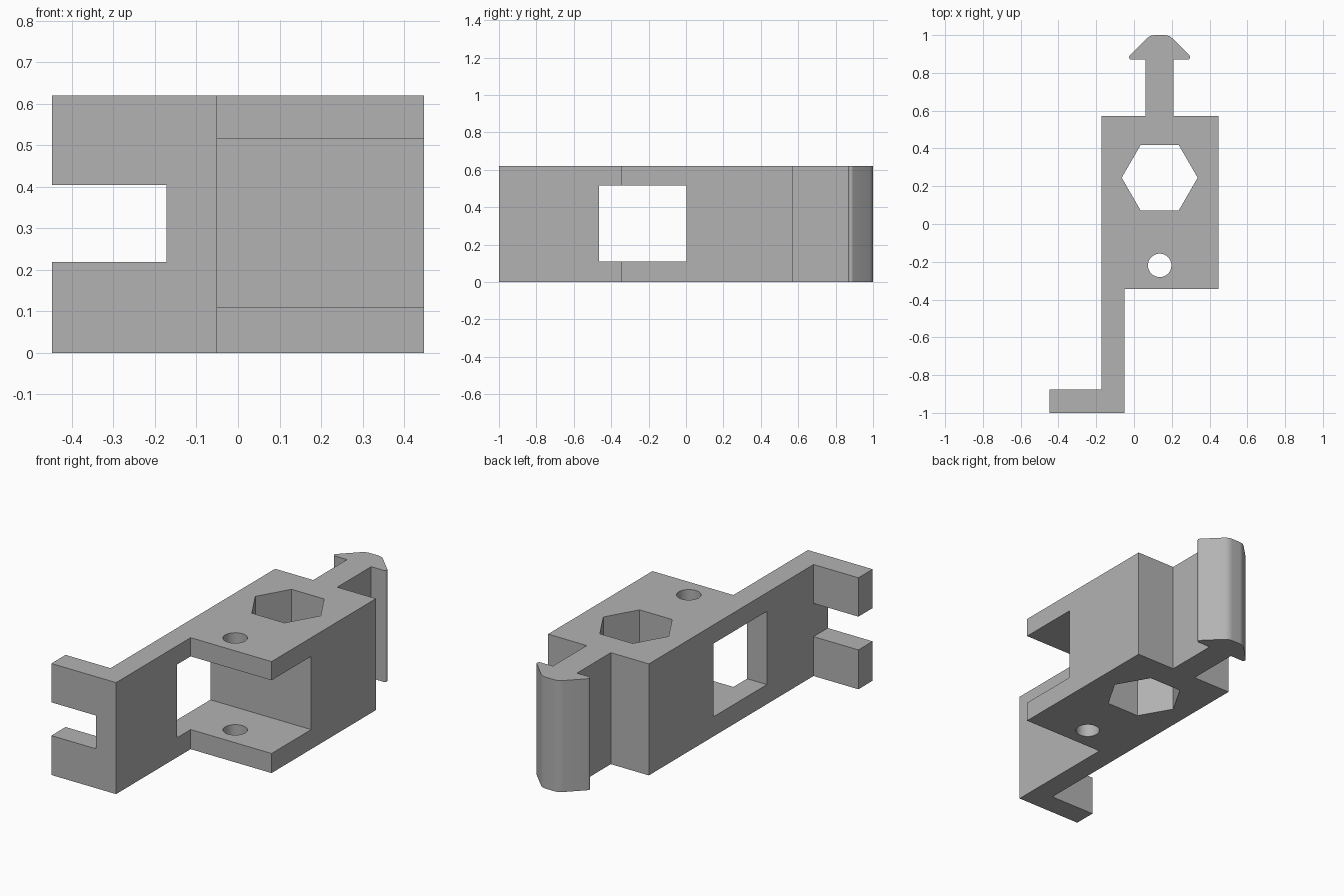
import bpy, bmesh, math
from mathutils import Vector

cube = bpy.data.objects.get("Cube")
if cube:
    bpy.data.objects.remove(cube, do_unlink=True)

# Shared levels and lines
HEIGHT = 0.62
POCKET_LOW, POCKET_HIGH = 0.109, 0.516
LEFT, RIGHT = -0.172, 0.448      # sides of the block
ARM = -0.05                      # inner side of the arm
BACK = 0.572                     # rear of the block
AXIS = 0.136                     # centre line of the holes and the barb

grey = bpy.data.materials.new("plain_grey")
grey.use_nodes = True
colour = (0.45, 0.45, 0.45, 1)
grey.diffuse_color = colour
grey.node_tree.nodes["Principled BSDF"].inputs["Base Color"].default_value = colour


def fillet(a, corner, b, radius, steps=8):
    """Points of a round that replaces a convex corner."""
    a, corner, b = Vector(a), Vector(corner), Vector(b)
    u, v = (a - corner).normalized(), (b - corner).normalized()
    half = math.acos(u.dot(v)) / 2
    inward = (u + v).normalized()
    centre = corner + inward * (radius / math.sin(half))
    middle = math.atan2(-inward.y, -inward.x)
    span = math.pi / 2 - half
    points = []
    for i in range(steps + 1):
        t = middle + span * (2 * i / steps - 1)
        points.append((centre.x + radius * math.cos(t), centre.y + radius * math.sin(t)))
    return points


def prism(name, loops, z0, z1):
    """Upright solid from an outline followed by any hole loops."""
    bm = bmesh.new()
    rims = {z0: [], z1: []}
    for loop in loops:
        low = [bm.verts.new((x, y, z0)) for x, y in loop]
        high = [bm.verts.new((x, y, z1)) for x, y in loop]
        for i in range(len(loop)):
            bm.faces.new((low[i - 1], low[i], high[i], high[i - 1]))
            rims[z0].append(bm.edges.get((low[i - 1], low[i])))
            rims[z1].append(bm.edges.get((high[i - 1], high[i])))
    for edges in rims.values():
        bmesh.ops.triangle_fill(bm, edges=edges, use_beauty=True, normal=(0, 0, 1))
    bmesh.ops.recalc_face_normals(bm, faces=bm.faces[:])
    mesh = bpy.data.meshes.new(name)
    bm.to_mesh(mesh)
    bm.free()
    mesh.materials.append(grey)
    mesh.shade_smooth()
    mesh.set_sharp_from_angle(angle=math.radians(30))
    bpy.context.scene.collection.objects.link(bpy.data.objects.new(name, mesh))


def box(x0, x1, y0, y1):
    return [(x0, y0), (x1, y0), (x1, y1), (x0, y1)]


def polygon(y, radius, sides):
    return [(AXIS + radius * math.cos(math.tau * i / sides),
             y + radius * math.sin(math.tau * i / sides)) for i in range(sides)]


# Barb outline: right half, then its mirror image
tip, crown = (0.18, 0.87), (0.05, 1.0)
half_barb = [(0.074, BACK), (0.074, 0.87)]
half_barb += fillet(half_barb[-1], tip, crown, 0.013)
half_barb += fillet(tip, crown, (0, 1.0), 0.06)
barb = [(AXIS + x, y) for x, y in half_barb]
barb += [(AXIS - x, y) for x, y in reversed(half_barb)]

nut_hole = polygon(0.245, 0.201, 6)
screw_hole = polygon(-0.219, 0.062, 48)

# Upper and lower plates run the whole length, with both holes
frame = [(LEFT, -1), (ARM, -1), (ARM, -0.345), (RIGHT, -0.345), (RIGHT, BACK)]
frame += barb + [(LEFT, BACK)]
for name, z0, z1 in (("lower_frame", 0, POCKET_LOW), ("upper_frame", POCKET_HIGH, HEIGHT)):
    prism(name, [frame, nut_hole, screw_hole], z0, z1)

# Middle layer leaves the pocket open between the arm and the rear block
rear = [(LEFT, 0.003), (RIGHT, 0.003), (RIGHT, BACK)] + barb + [(LEFT, BACK)]
prism("rear_block", [rear, nut_hole], POCKET_LOW, POCKET_HIGH)
prism("front_arm", [box(LEFT, ARM, -1, -0.465)], POCKET_LOW, POCKET_HIGH)

# Two prongs of the foot, split by the slot
for name, z0, z1 in (("lower_prong", 0, 0.219), ("upper_prong", 0.404, HEIGHT)):
    prism(name, [box(-0.448, LEFT, -1, -0.875)], z0, z1)
